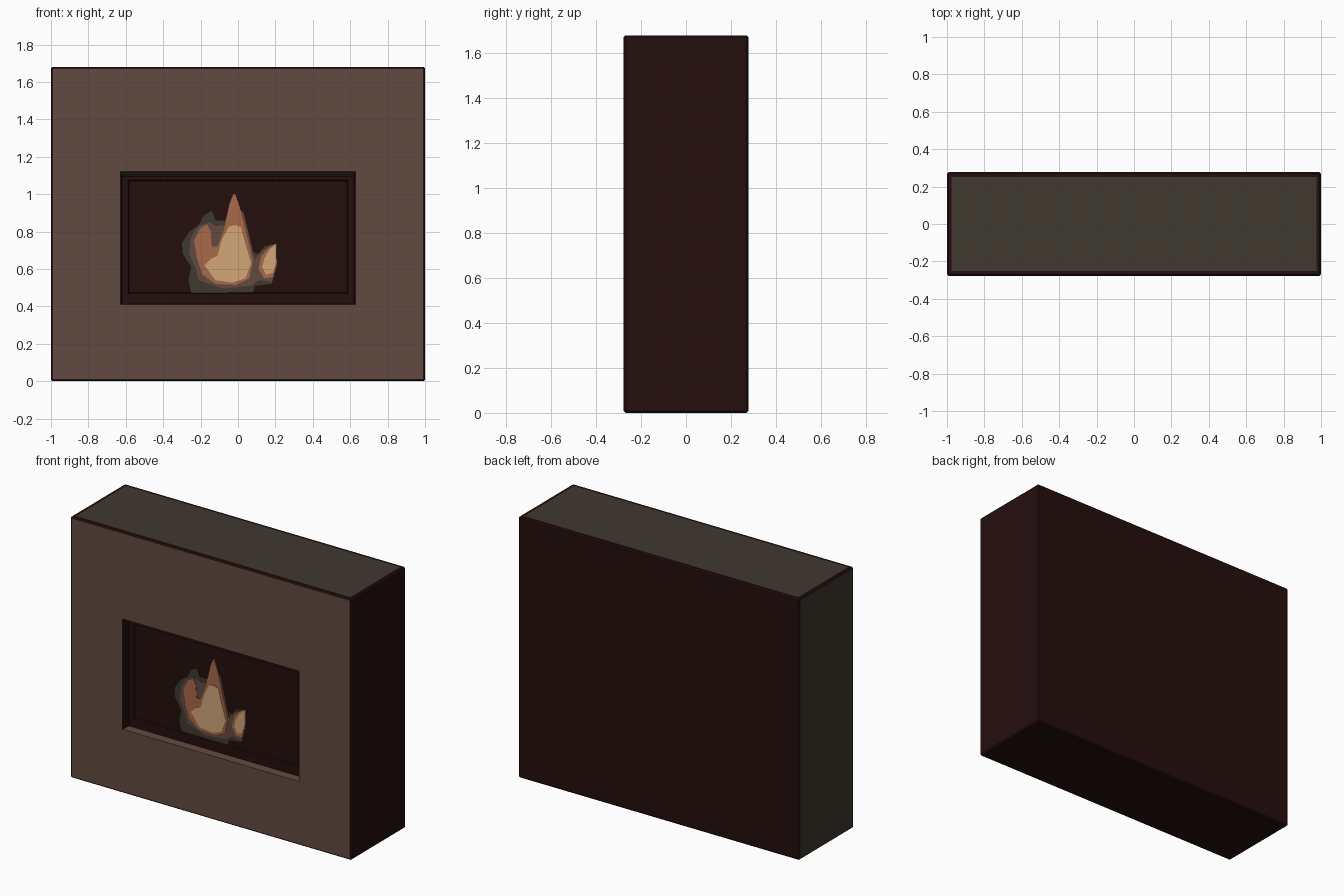
import bpy, bmesh
from mathutils import Vector

if "Cube" in bpy.data.objects:
    bpy.data.objects.remove(bpy.data.objects["Cube"])


def srgb(r, g, b):
    f = lambda c: c / 12.92 if c <= 0.04045 else ((c + 0.055) / 1.055) ** 2.4
    return (f(r / 255), f(g / 255), f(b / 255), 1.0)


def material(name, rgb):
    m = bpy.data.materials.new(name)
    m.diffuse_color = srgb(*rgb)
    m.use_nodes = True
    m.node_tree.nodes["Principled BSDF"].inputs["Base Color"].default_value = m.diffuse_color
    return m


DARK = material("near_black_red", (37, 14, 13))
BROWN = material("surround_brown", (97, 74, 64))
GREY = material("ash_grey", (63, 56, 47))
ORANGE = material("flame_orange", (168, 104, 72))
TAN = material("flame_tan", (210, 166, 120))


def finish(name, bm, mats):
    me = bpy.data.meshes.new(name)
    bm.to_mesh(me)
    bm.free()
    for m in mats:
        me.materials.append(m)
    ob = bpy.data.objects.new(name, me)
    bpy.context.collection.objects.link(ob)
    return ob


# fireplace body: box with slightly softened edges
bm = bmesh.new()
bmesh.ops.create_cube(bm, size=1)
for v in bm.verts:
    v.co = Vector((v.co.x * 2, v.co.y * 0.555, (v.co.z + 0.5) * 1.68))
bmesh.ops.bevel(bm, geom=bm.edges[:], offset=0.008, segments=1, affect='EDGES', profile=0.5)
bm.normal_update()


def big(direction):
    d = Vector(direction)
    return max((f for f in bm.faces if f.normal.dot(d) > 0.99), key=lambda f: f.calc_area())


def inset_to(face, x, z0, z1, y):
    """Inset a front-facing face to a given rectangle; returns the ring faces."""
    zc = face.calc_center_median().z
    ring = bmesh.ops.inset_individual(bm, faces=[face], thickness=0.005)["faces"]
    for v in face.verts:
        v.co = Vector((x if v.co.x > 0 else -x, y, z1 if v.co.z > zc else z0))
    return ring


front, top, left = big((0, -1, 0)), big((0, 0, 1)), big((-1, 0, 0))
left.material_index = 2

# grey top with a dark margin
bmesh.ops.inset_individual(bm, faces=[top], thickness=0.024)
top.material_index = 2

# brown surround, then the stepped firebox
for f in inset_to(front, 0.627, 0.41, 1.12, -0.2775):
    f.material_index = 1
walls = inset_to(front, 0.62, 0.412, 1.095, -0.222)
bm.normal_update()
for f in walls:
    if f.normal.z > 0.7:
        f.material_index = 1
    elif f.normal.z < -0.7:
        f.material_index = 2
inset_to(front, 0.587, 0.47, 1.075, -0.222)
inset_to(front, 0.583, 0.474, 1.071, -0.214)
finish("fireplace_body", bm, [DARK, BROWN, GREY])


# flame picture: stacked thin plates on the back panel
def plate(name, pts, layer, mat):
    bm = bmesh.new()
    face = bm.faces.new([bm.verts.new((x, -0.214, z)) for x, z in pts])
    ext = bmesh.ops.extrude_face_region(bm, geom=[face])
    for g in ext["geom"]:
        if isinstance(g, bmesh.types.BMVert):
            g.co.y -= 0.0022 * layer
    caps = [f for f in bm.faces if len(f.verts) > 4]
    bmesh.ops.triangulate(bm, faces=caps)
    bmesh.ops.recalc_face_normals(bm, faces=bm.faces[:])
    finish(name, bm, [mat])


plate("flame_smoke", [
    (-.25, .47), (-.265, .54), (-.25, .61), (-.295, .68), (-.30, .74), (-.26, .80),
    (-.21, .835), (-.18, .89), (-.14, .91), (-.12, .86), (-.07, .86), (-.04, .94),
    (.03, .90), (.08, .69), (.11, .68), (.14, .72), (.20, .735), (.21, .62),
    (.18, .52), (.09, .51), (.08, .475)], 1, GREY)
plate("flame_outer", [
    (-.21, .54), (-.225, .60), (-.26, .68), (-.255, .76), (-.21, .83), (-.15, .85),
    (-.12, .83), (-.065, .835), (-.03, .95), (.03, .90), (.09, .65), (.13, .70),
    (.20, .73), (.205, .62), (.18, .53), (.11, .54), (.07, .51), (-.08, .495)], 2, BROWN)
plate("flame_middle", [
    (-.19, .57), (-.22, .66), (-.235, .75), (-.20, .82), (-.165, .84), (-.145, .80),
    (-.14, .72), (-.11, .72), (-.075, .81), (-.045, .95), (-.025, 1.0), (-.015, 1.0),
    (.01, .93), (.035, .83), (.08, .64), (.06, .55), (-.01, .515), (-.12, .52)], 3, ORANGE)
plate("flame_core", [
    (-.18, .62), (-.145, .655), (-.11, .67), (-.085, .76), (-.05, .825), (-.02, .835),
    (.015, .825), (.035, .75), (.07, .63), (.04, .55), (-.03, .527), (-.12, .54)], 4, TAN)
plate("small_flame_middle", [
    (.11, .60), (.125, .67), (.17, .72), (.205, .735), (.205, .62), (.185, .555), (.14, .55)],
    3, ORANGE)
plate("small_flame_core", [
    (.13, .61), (.14, .655), (.165, .70), (.205, .735), (.207, .64), (.185, .58), (.15, .57)],
    4, TAN)
